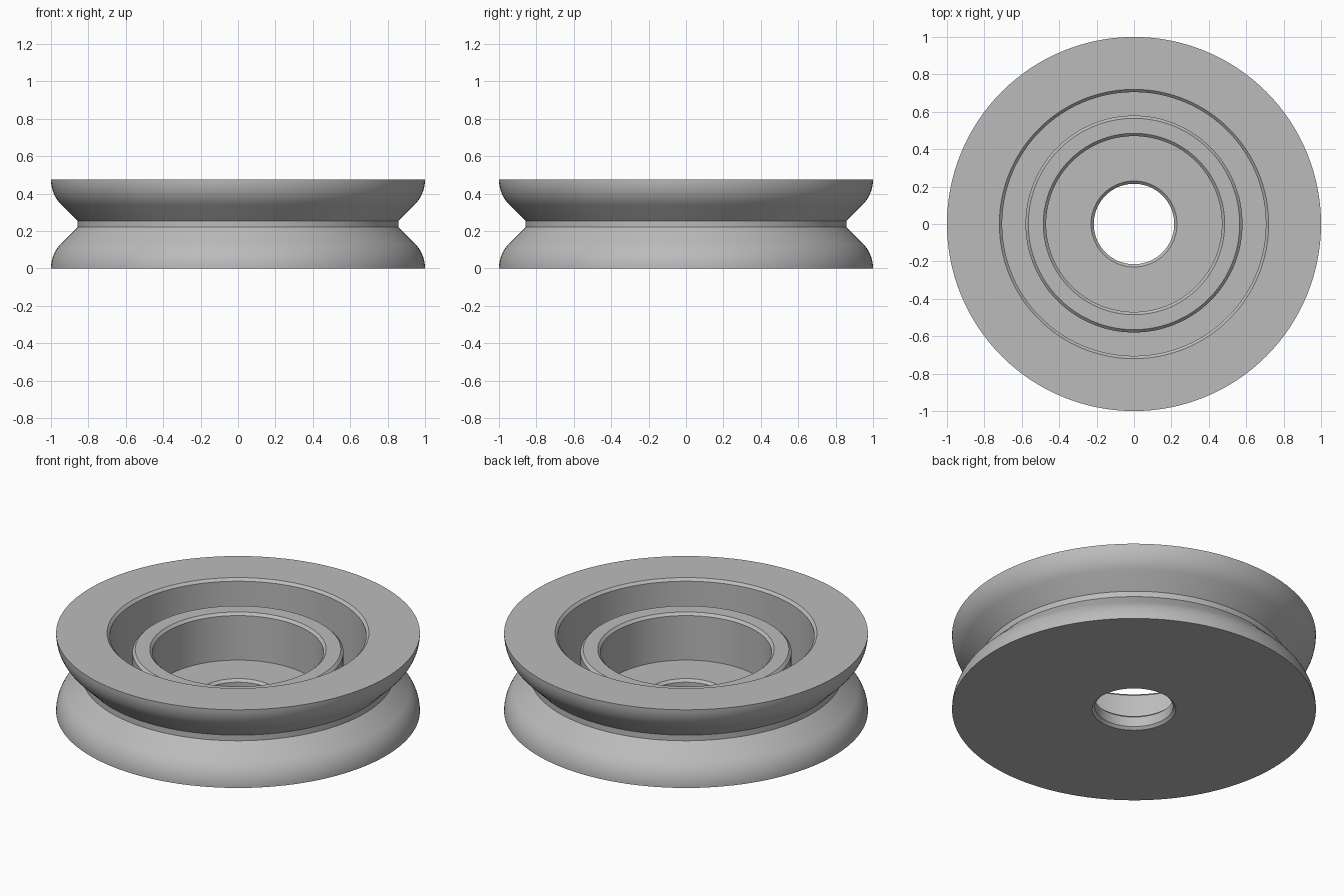
import bpy, bmesh
from math import sin, cos, pi, radians
from mathutils import Vector, Matrix

cube = bpy.data.objects.get("Cube")
if cube:
    bpy.data.objects.remove(cube, do_unlink=True)

HEIGHT, FLOOR, HUB_TOP = 0.474, 0.09, 0.375
BEVEL = 0.015
SEGMENTS = 128

steel = bpy.data.materials.new("grey_metal")
steel.use_nodes = True
grey = (0.5, 0.5, 0.5, 1)
steel.diffuse_color = grey
steel.node_tree.nodes["Principled BSDF"].inputs["Base Color"].default_value = grey


def flank(radius=0.19, steps=10):
    """Lower half of the rim: rounded edge running into a straight slope to the neck."""
    arc = [(1 - radius * (1 - cos(a)), radius * sin(a))
           for a in (pi / 4 * i / steps for i in range(steps + 1))]
    return arc + [(0.858, 0.22)]


def revolve(name, profile):
    """Spin a closed (radius, height) profile around z."""
    bm = bmesh.new()
    verts = [bm.verts.new((r, 0, z)) for r, z in profile]
    edges = [bm.edges.new((a, b)) for a, b in zip(verts, verts[1:] + verts[:1])]
    bmesh.ops.spin(bm, geom=verts + edges, cent=(0, 0, 0), axis=(0, 0, 1),
                   angle=2 * pi, steps=SEGMENTS, use_merge=True)
    bmesh.ops.remove_doubles(bm, verts=bm.verts, dist=1e-5)
    bmesh.ops.recalc_face_normals(bm, faces=bm.faces)
    mesh = bpy.data.meshes.new(name)
    bm.to_mesh(mesh)
    bm.free()
    mesh.materials.append(steel)
    obj = bpy.data.objects.new(name, mesh)
    bpy.context.collection.objects.link(obj)
    bpy.ops.object.select_all(action='DESELECT')
    obj.select_set(True)
    bpy.context.view_layer.objects.active = obj
    bpy.ops.object.shade_smooth_by_angle(angle=radians(30))
    return obj


# Grooved rim, mirrored about mid height
lower = flank()
upper = [(r, HEIGHT - z) for r, z in reversed(lower)]

# Outer recess, raised hub ring, inner pocket and bevelled bore
recess = [(0.72, HEIGHT), (0.72 - BEVEL, HEIGHT - BEVEL), (0.705, FLOOR)]
hub = [(0.58, FLOOR), (0.58, HUB_TOP - BEVEL), (0.58 - BEVEL, HUB_TOP),
       (0.485, HUB_TOP), (0.485 - BEVEL, HUB_TOP - BEVEL), (0.47, FLOOR)]
bore = [(0.23, FLOOR), (0.23 - BEVEL, FLOOR - BEVEL),
        (0.23 - BEVEL, BEVEL), (0.23, 0)]

revolve("grooved_wheel", lower + upper + recess + hub + bore)
